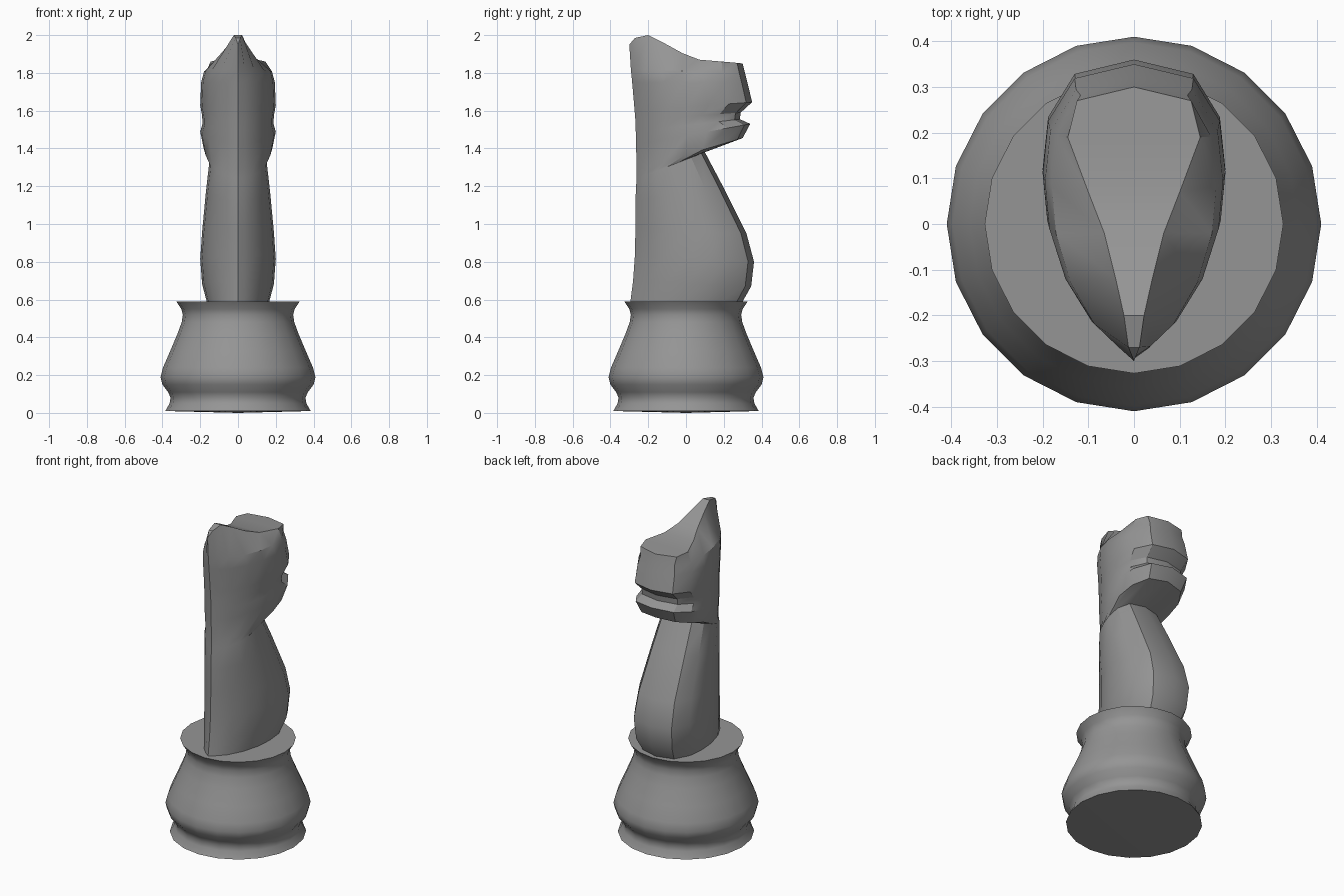
import bpy, bmesh, math

cube = bpy.data.objects.get("Cube")
if cube:
    bpy.data.objects.remove(cube, do_unlink=True)

grey = bpy.data.materials.new("stone grey")
grey.use_nodes = True
colour = (0.3, 0.3, 0.3, 1)
grey.diffuse_color = colour
grey.node_tree.nodes["Principled BSDF"].inputs["Base Color"].default_value = colour


def finish(name, bm, angle):
    bmesh.ops.remove_doubles(bm, verts=bm.verts, dist=0.0005)
    bmesh.ops.recalc_face_normals(bm, faces=bm.faces)
    mesh = bpy.data.meshes.new(name)
    bm.to_mesh(mesh)
    bm.free()
    mesh.materials.append(grey)
    obj = bpy.data.objects.new(name, mesh)
    bpy.context.collection.objects.link(obj)
    bpy.ops.object.select_all(action="DESELECT")
    obj.select_set(True)
    bpy.context.view_layer.objects.active = obj
    bpy.ops.object.shade_smooth_by_angle(angle=math.radians(angle))


def loft(bm, rings):
    """Join successive closed rings with quads."""
    loops = [[bm.verts.new(p) for p in ring] for ring in rings]
    for a, b in zip(loops, loops[1:]):
        n = len(a)
        for i in range(n):
            j = (i + 1) % n
            bm.faces.new((a[i], a[j], b[j], b[i]))
    return loops


# Turned pedestal: (radius, height)
SIDES = 20
profile = [(0.385, 0.01), (0.362, 0.05), (0.357, 0.08), (0.37, 0.11),
           (0.40, 0.15), (0.41, 0.19), (0.397, 0.24), (0.36, 0.325),
           (0.32, 0.42), (0.298, 0.48), (0.292, 0.52), (0.30, 0.55),
           (0.327, 0.59)]
bm = bmesh.new()
turns = [2 * math.pi * i / SIDES for i in range(SIDES)]
loops = loft(bm, [[(r * math.sin(a), -r * math.cos(a), z) for a in turns]
                  for r, z in profile])
bm.faces.new(loops[-1])
tip = bm.verts.new((0, 0, 0))
for i in range(SIDES):
    bm.faces.new((loops[0][i], loops[0][i - 1], tip))
finish("pedestal", bm, 35)

# Teardrop section: (distance from mane to chest, share of half width)
section = [(0, 0), (0.04, 0.2), (0.12, 0.48), (0.27, 0.77), (0.45, 0.95),
           (0.62, 1), (0.80, 0.94), (0.95, 0.65), (1, 0)]

# Slices up the neck and head: mane y, mane z, front y, front z, half width
slices = [(-0.295, 0.585, 0.30, 0.59, 0.165),
          (-0.28, 0.70, 0.345, 0.67, 0.19),
          (-0.27, 0.84, 0.36, 0.80, 0.20),
          (-0.268, 0.97, 0.32, 0.95, 0.19),
          (-0.268, 1.12, 0.195, 1.20, 0.17),
          (-0.262, 1.24, 0.10, 1.38, 0.152),
          (-0.262, 1.29, 0.30, 1.455, 0.18),   # jaw
          (-0.264, 1.42, 0.34, 1.53, 0.20),    # lower lip
          (-0.266, 1.49, 0.285, 1.555, 0.188), # mouth
          (-0.268, 1.55, 0.29, 1.59, 0.19),
          (-0.272, 1.60, 0.35, 1.645, 0.20),   # upper lip
          (-0.285, 1.75, 0.325, 1.75, 0.195),
          (-0.292, 1.82, 0.312, 1.80, 0.18)]

# Crest line of the head: (y, z, half width at the top)
crest = [(-0.30, 1.95, 0.0), (-0.27, 1.985, 0.012), (-0.20, 2.0, 0.022),
         (-0.12, 1.96, 0.04), (-0.02, 1.905, 0.065), (0.07, 1.87, 0.10),
         (0.19, 1.86, 0.145), (0.27, 1.853, 0.125), (0.30, 1.85, 0.0)]


def closed(half):
    """Mirror a half outline that runs from mane to front."""
    return half + [(-x, y, z) for x, y, z in half[-2:0:-1]]


def slice_ring(y0, z0, y1, z1, w):
    return closed([(w * s, y0 + (y1 - y0) * t, z0 + (z1 - z0) * t)
                   for t, s in section])


bm = bmesh.new()
rings = [slice_ring(*s) for s in slices]
rings.append(closed([(w, y, z) for y, z, w in crest]))
loops = loft(bm, rings)
bm.faces.new(loops[0])

# Strip across the top of the head between its two edges
top, n, m = loops[-1], len(loops[-1]), len(crest)
for i in range(m - 1):
    corners = [top[i], top[i + 1], top[(n - i - 1) % n], top[(n - i) % n]]
    bm.faces.new(list(dict.fromkeys(corners)))
finish("horse_head_and_neck", bm, 28)
